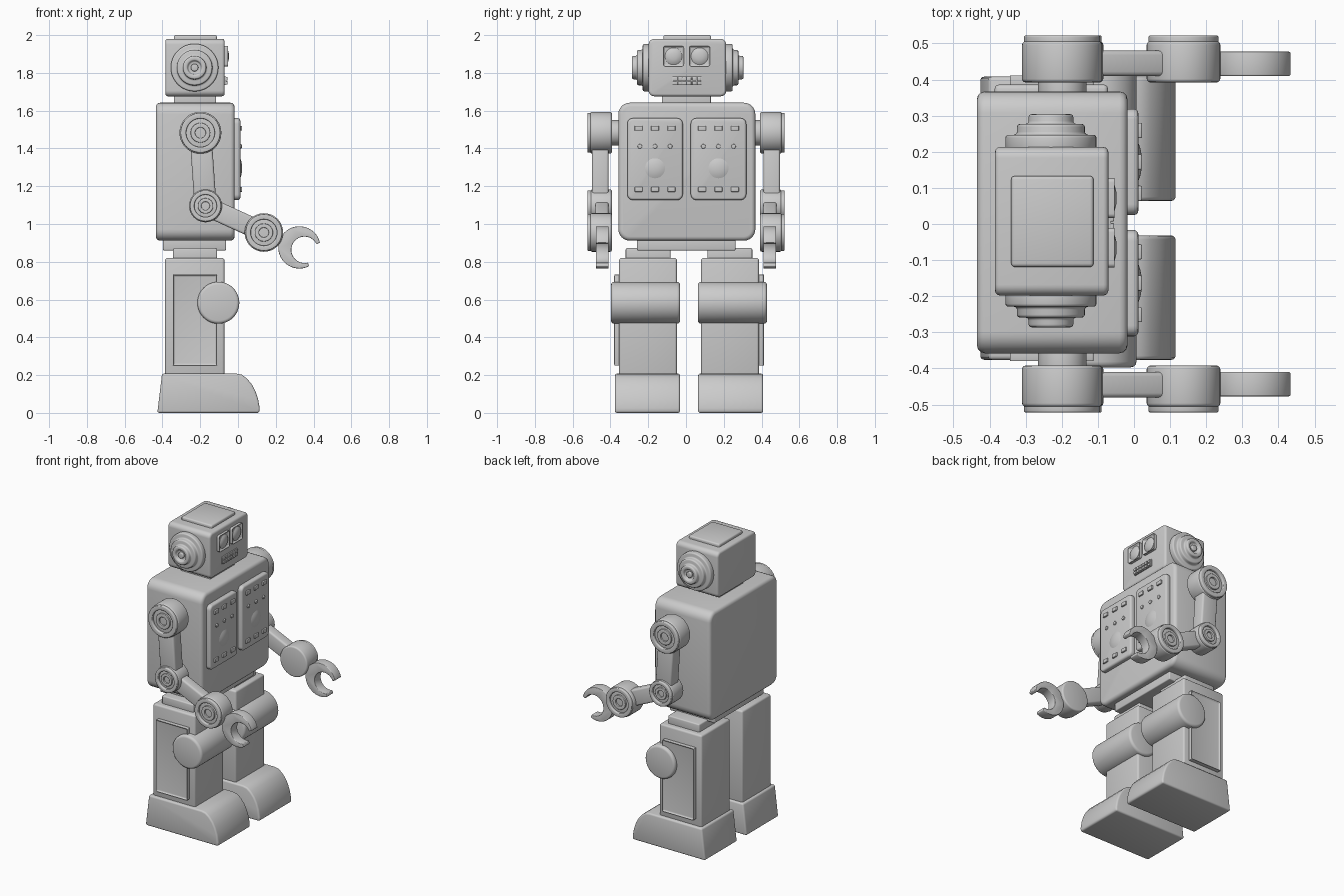
import bpy, bmesh, math
from mathutils import Vector

if "Cube" in bpy.data.objects:
    bpy.data.objects.remove(bpy.data.objects["Cube"])


def finish(name, bm, bevel=0.0, seg=3):
    """Clean, round the hard edges, and turn a bmesh into a smooth-shaded object."""
    bmesh.ops.remove_doubles(bm, verts=bm.verts[:], dist=1e-6)
    bmesh.ops.recalc_face_normals(bm, faces=bm.faces[:])
    if bevel:
        hard = [e for e in bm.edges if e.is_manifold and e.calc_face_angle(0) > math.radians(40)]
        bmesh.ops.bevel(bm, geom=hard, offset=bevel, segments=seg, profile=0.5,
                        affect='EDGES', clamp_overlap=True)
    me = bpy.data.meshes.new(name)
    bm.to_mesh(me)
    bm.free()
    ob = bpy.data.objects.new(name, me)
    bpy.context.collection.objects.link(ob)
    bpy.ops.object.select_all(action='DESELECT')
    ob.select_set(True)
    bpy.context.view_layer.objects.active = ob
    bpy.ops.object.shade_smooth_by_angle(angle=math.radians(35))
    return ob


def box(name, x, y, z, bevel=0.01, corner=0.0, inset=None):
    """Box from ranges; corner rounds the edges along x, inset=(axis, sign, rim, depth) sinks one face."""
    bm = bmesh.new()
    bmesh.ops.create_cube(bm, size=1)
    y, z = sorted(y), sorted(z)
    for v in bm.verts:
        v.co = [r[0] + (c + 0.5) * (r[1] - r[0]) for c, r in zip(v.co, (x, y, z))]
    if corner:
        along = [e for e in bm.edges if abs(e.verts[0].co.x - e.verts[1].co.x) > 1e-5]
        bmesh.ops.bevel(bm, geom=along, offset=corner, segments=6, profile=0.5, affect='EDGES')
    if inset:
        axis, sign, rim, depth = inset
        bm.normal_update()
        face = [f for f in bm.faces if f.normal[axis] * sign > 0.9]
        bmesh.ops.inset_region(bm, faces=face, thickness=rim, depth=0)
        for v in face[0].verts:
            v.co[axis] -= sign * depth
    return finish(name, bm, bevel)


def lathe(name, centre, profile, axis='y', sign=1, base=0.0, bevel=0.005, n=48):
    """Spin (radius, distance) points about an axis along y or x; centre is the other two coordinates."""
    bm = bmesh.new()
    rings = []
    for r, d in profile:
        ring = []
        for i in range(n):
            a = 2 * math.pi * i / n
            u, w, h = centre[0] + r * math.cos(a), centre[1] + r * math.sin(a), base + sign * d
            ring.append(bm.verts.new((u, h, w) if axis == 'y' else (h, u, w)))
        rings.append(ring)
    for k in range(len(rings)):
        if profile[k][0] == 0 and profile[(k + 1) % len(profile)][0] == 0:
            continue
        a, b = rings[k], rings[(k + 1) % len(rings)]
        for i in range(n):
            j = (i + 1) % n
            bm.faces.new((a[i], a[j], b[j], b[i]))
    return finish(name, bm, bevel)


def disc(name, centre, r, d0, d1, **kw):
    return lathe(name, centre, [(0, d0), (r, d0), (r, d1), (0, d1)], **kw)


def prism(name, pts, y, bevel=0.008):
    """Extrude an x-z outline over a y range."""
    bm = bmesh.new()
    f = bm.faces.new([bm.verts.new((p[0], y[0], p[1])) for p in pts])
    ext = bmesh.ops.extrude_face_region(bm, geom=[f])['geom']
    for v in ext:
        if isinstance(v, bmesh.types.BMVert):
            v.co.y = y[1]
    return finish(name, bm, bevel)


def bar(name, a, b, half, y):
    a, b = Vector(a), Vector(b)
    d = (b - a).normalized()
    s = Vector((-d.y, d.x)) * half
    return prism(name, [a + s, b + s, b - s, a - s], y, 0.012)


# Torso, neck, pelvis
box("torso", (-0.435, -0.018), (-0.358, 0.367), (0.912, 1.642), 0.022, 0.06)
box("neck", (-0.339, -0.116), (-0.127, 0.132), (1.62, 1.70), 0.005)
box("pelvis", (-0.397, -0.063), (-0.26, 0.262), (0.86, 0.93), 0.006)

# Head and crown plate
box("head", (-0.385, -0.071), (-0.198, 0.213), (1.676, 1.98), 0.014, 0.03)
box("crown_plate", (-0.34, -0.112), (-0.119, 0.133), (1.96, 2.0), 0.01)

# Mouth grille
box("mouth_plate", (-0.08, -0.063), (-0.074, 0.085), (1.735, 1.782), 0.002)
for row in range(2):
    for col in range(6):
        y, z = -0.07 + col * 0.0257, 1.7375 + row * 0.022
        box("mouth_cell", (-0.07, -0.055), (y, y + 0.021), (z, z + 0.019), 0.003)

for s, side in ((-1, "right"), (1, "left")):
    # Eyes
    ey = 0.003 + s * 0.069
    box("eye_frame_" + side, (-0.08, -0.053), (ey - 0.055, ey + 0.055), (1.834, 1.943),
        0.004, 0.012, (0, 1, 0.01, 0.01))
    lathe("eye_lens_" + side, (ey, 1.888),
          [(0, -0.07), (0.045, -0.07), (0.045, -0.06), (0.034, -0.053), (0.018, -0.049), (0, -0.048)],
          axis='x', bevel=0, n=32)

    # Stepped ears
    lathe("ear_" + side, (-0.23, 1.828),
          [(0, 0.19), (0.126, 0.19), (0.126, 0.238), (0.094, 0.238), (0.094, 0.268), (0.062, 0.268),
           (0.062, 0.295), (0.036, 0.295), (0.036, 0.278), (0, 0.278)],
          sign=s, base=0.009, bevel=0.009)
    disc("ear_knob_" + side, (-0.23, 1.828), 0.02, 0.27, 0.292, sign=s, base=0.009, n=24)

    # Chest panel with buttons, lamps and dial
    cy = 0.004 + s * 0.168
    box("chest_panel_" + side, (-0.03, 0.012), (cy - 0.147, cy + 0.147), (1.127, 1.56), 0.012, 0.03)
    for k in (-1, 0, 1):
        by = cy + k * 0.087
        for z in (1.507, 1.183):
            box("chest_button_" + side, (0.005, 0.022), (by - 0.021, by + 0.021),
                (z - 0.013, z + 0.013), 0.004)
        disc("chest_lamp_" + side, (cy + k * 0.08, 1.411), 0.012, 0.005, 0.02,
             axis='x', bevel=0.004, n=16)
    lathe("chest_dial_" + side, (cy, 1.295),
          [(0, 0.005), (0.054, 0.005), (0.053, 0.012), (0.04, 0.017), (0.02, 0.021), (0, 0.022)],
          axis='x', bevel=0, n=40)

    # Legs
    c = 0.016

    def yr(a, b):
        return sorted((c + s * a, c + s * b))
    box("hip_" + side, (-0.344, -0.11), yr(0.098, 0.335), (0.80, 0.872), 0.008)
    box("leg_" + side, (-0.386, -0.072), yr(0.064, 0.37), (0.19, 0.82), 0.012)
    box("leg_side_panel_" + side, (-0.344, -0.112), yr(0.36, 0.398), (0.25, 0.732), 0.004,
        0, (1, s, 0.012, 0.01))
    disc("knee_" + side, (-0.104, 0.583), 0.111, 0.047, 0.413, sign=s, base=c, bevel=0.016)

    # Foot with curved toe
    prism("foot_" + side,
          [(-0.427, 0), (0.113, 0), (0.115, 0.025), (0.106, 0.075), (0.091, 0.118), (0.072, 0.153),
           (0.046, 0.183), (0.02, 0.202), (-0.01, 0.208), (-0.402, 0.208)], yr(0.048, 0.392), 0.011)

    # Arm joints with ringed outer faces
    shoulder, elbow, wrist = (-0.199, 1.483), (-0.172, 1.096), (0.137, 0.955)
    disc("shoulder_axle_" + side, shoulder, 0.067, 0.33, 0.42, sign=s)
    for part, p, r in (("shoulder", shoulder, 0.111), ("elbow", elbow, 0.087), ("wrist", wrist, 0.102)):
        disc(part + "_joint_" + side, p, r, 0.392, 0.506, sign=s, bevel=0.01)
        lathe(part + "_rim_" + side, p,
              [(0.68 * r, 0.49), (0.95 * r, 0.49), (0.95 * r, 0.522), (0.68 * r, 0.522)], sign=s)
        lathe(part + "_hub_" + side, p,
              [(0.25 * r, 0.49), (0.47 * r, 0.49), (0.47 * r, 0.517), (0.25 * r, 0.517)],
              sign=s, bevel=0.003, n=32)

    # Arm links
    bar("upper_arm_" + side, shoulder, elbow, 0.058, sorted((s * 0.41, s * 0.498)))
    bar("forearm_" + side, elbow, wrist, 0.052, sorted((s * 0.41, s * 0.48)))

    # C-shaped claw
    ang, cx, cz = math.radians(-25), 0.325, 0.876
    pts = []
    for i in range(33):
        a = ang + math.radians(38 + 284 * i / 32)
        pts.append((cx + 0.112 * math.cos(a), cz + 0.112 * math.sin(a)))
    ix, iz = cx + 0.03 * math.cos(ang), cz + 0.03 * math.sin(ang)
    for i in range(25):
        a = ang - math.radians(50 + 260 * i / 24)
        pts.append((ix + 0.07 * math.cos(a), iz + 0.07 * math.sin(a)))
    prism("claw_" + side, pts, sorted((s * 0.41, s * 0.477)), 0.004)
